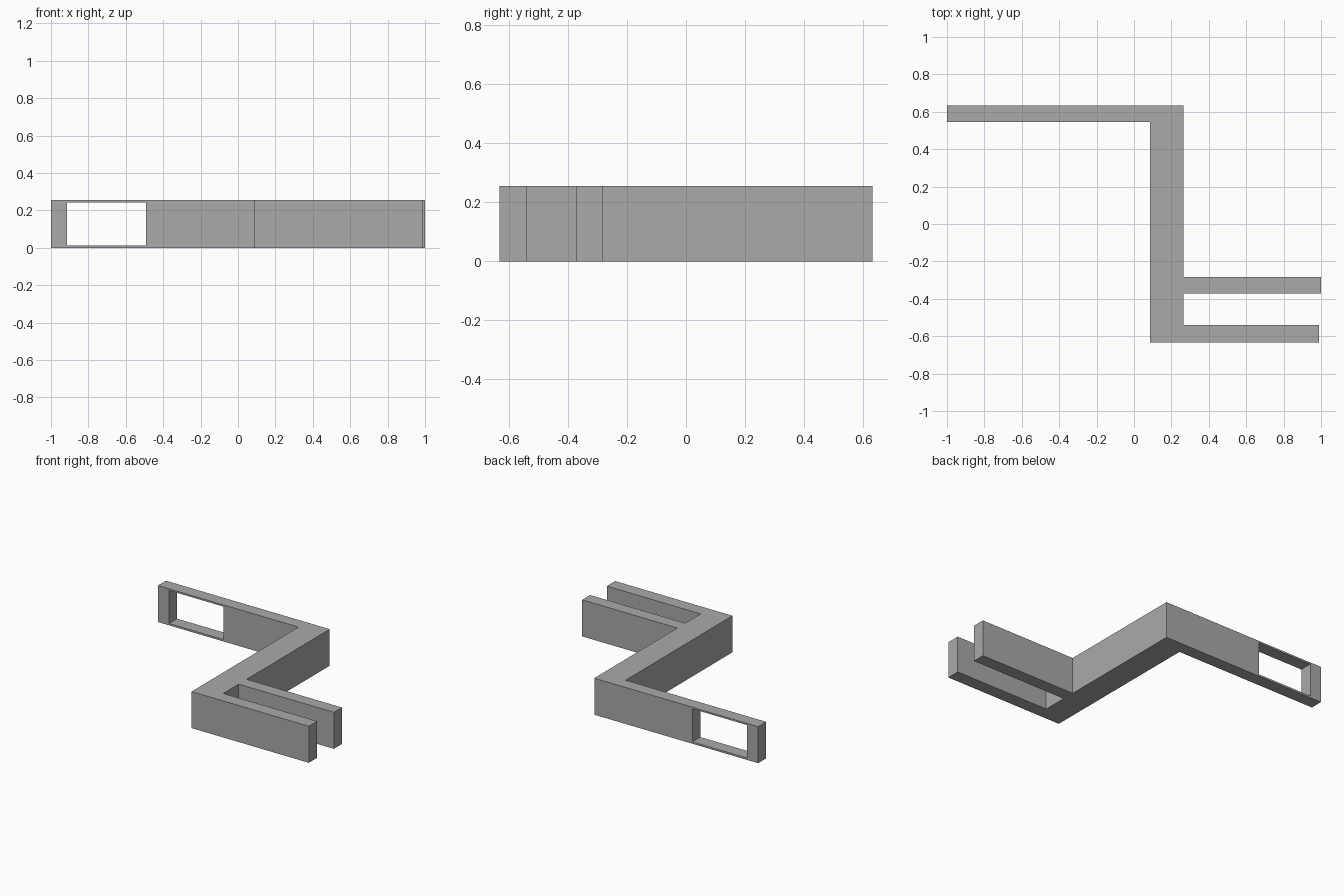
import bpy, bmesh

if "Cube" in bpy.data.objects:
    bpy.data.objects.remove(bpy.data.objects["Cube"])

HEIGHT = 0.255

grey = bpy.data.materials.new("plain grey")
grey.diffuse_color = (0.4, 0.4, 0.4, 1)
grey.use_nodes = True
grey.node_tree.nodes["Principled BSDF"].inputs["Base Color"].default_value = grey.diffuse_color


def prism(name, outline, z0, z1):
    """Extrude a counter-clockwise XY outline from z0 to z1."""
    bm = bmesh.new()
    base = bm.faces.new([bm.verts.new((x, y, z0)) for x, y in outline])
    ext = bmesh.ops.extrude_face_region(bm, geom=[base])
    top = [v for v in ext["geom"] if isinstance(v, bmesh.types.BMVert)]
    bmesh.ops.translate(bm, verts=top, vec=(0, 0, z1 - z0))
    bmesh.ops.recalc_face_normals(bm, faces=bm.faces)
    mesh = bpy.data.meshes.new(name)
    bm.to_mesh(mesh)
    bm.free()
    mesh.materials.append(grey)
    obj = bpy.data.objects.new(name, mesh)
    bpy.context.collection.objects.link(obj)
    return obj


# Z-shaped bracket: slotted arm, cross bar and two prongs
bracket = prism("z_bracket", [
    (-1, 0.545), (0.085, 0.545), (0.085, -0.633), (0.99, -0.633),
    (0.99, -0.541), (0.265, -0.541), (0.265, -0.371), (1, -0.371),
    (1, -0.283), (0.265, -0.283), (0.265, 0.633), (-1, 0.633)], 0, HEIGHT)

# Rectangular window through the rear arm
cutter = prism("window_cutter", [
    (-0.913, 0.45), (-0.492, 0.45), (-0.492, 0.75), (-0.913, 0.75)],
    0.013, HEIGHT - 0.012)
cutter.hide_render = True
cutter.hide_set(True)
cut = bracket.modifiers.new("window", 'BOOLEAN')
cut.operation = 'DIFFERENCE'
cut.solver = 'EXACT'
cut.object = cutter
